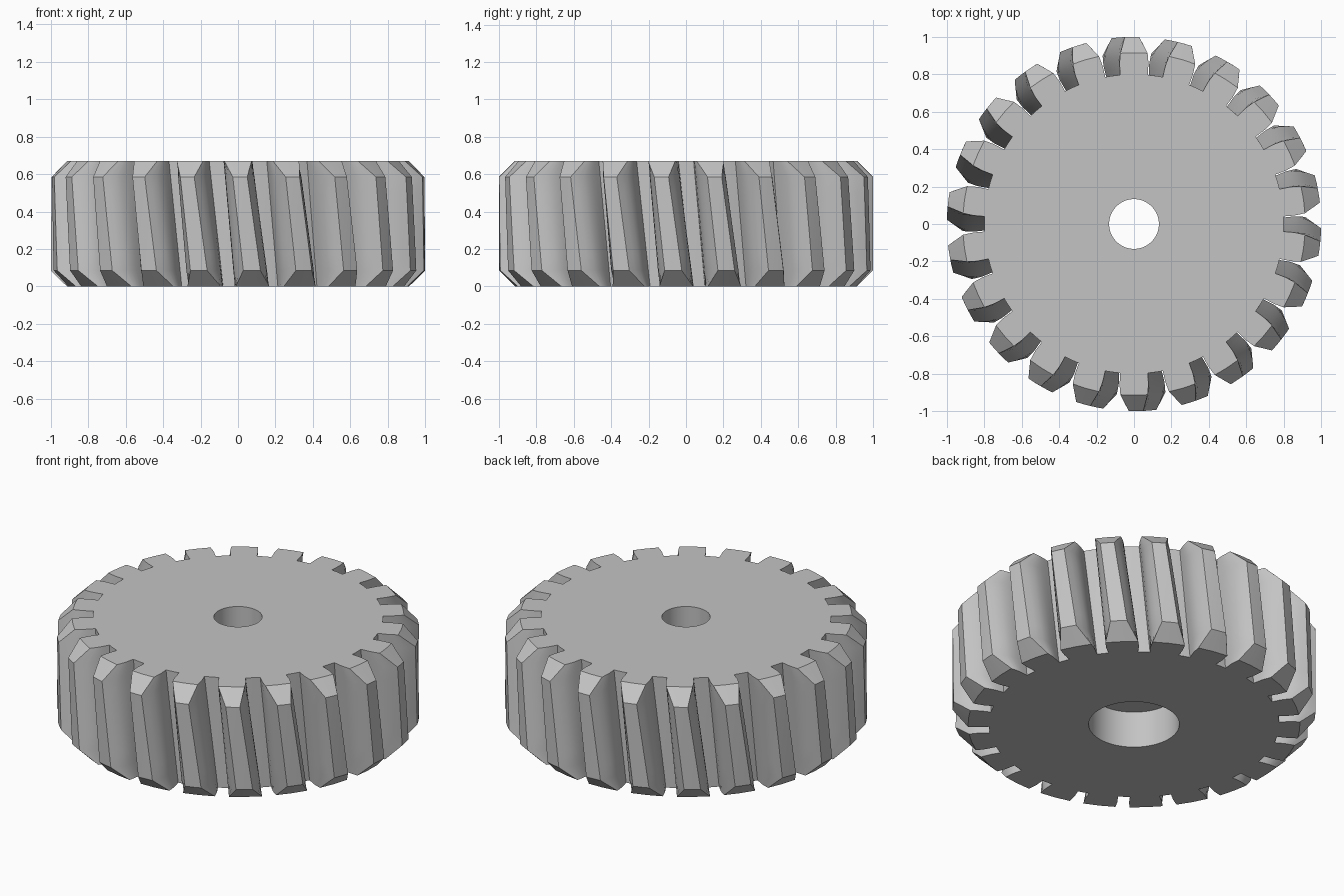
import bpy, bmesh, math

cube = bpy.data.objects.get("Cube")
if cube:
    bpy.data.objects.remove(cube, do_unlink=True)

TEETH = 22
PITCH = 2 * math.pi / TEETH
HEIGHT, CHAMFER, ROOT = 0.67, 0.085, 0.8
TWIST = 0.085                 # lower end leads the upper end by this angle
BORE, RECESS, RECESS_DEPTH = 0.133, 0.25, 0.222
FLANK = 7                     # points along each tooth flank
# tooth half-width as (radius, half angle) at the upper end
PROFILE = [(0.8, 0.092), (0.86, 0.09), (0.92, 0.079), (0.96, 0.06), (1.0, 0.0375)]


def half_angle(r, z):
    """Half-width of a tooth; teeth widen a little toward the lower end."""
    for (r0, a0), (r1, a1) in zip(PROFILE, PROFILE[1:]):
        if r <= r1 + 1e-6:
            base = a0 + (a1 - a0) * (r - r0) / (r1 - r0)
            break
    widen = 0.1 + 0.15 * min(1, (r - ROOT) / 0.12)
    return base * (1 + widen * (1 - z / HEIGHT))


def polar(bm, r, a, z):
    return bm.verts.new((r * math.cos(a), r * math.sin(a), z))


def section(bm, z):
    """Gear outline at one height, one vertex list per tooth."""
    tip = 1 - max(0, CHAMFER - z, z - (HEIGHT - CHAMFER))
    radii = [ROOT + (tip - ROOT) * i / (FLANK - 1) for i in range(FLANK)]
    teeth = []
    for k in range(TEETH):
        mid = math.pi / 2 + k * PITCH + TWIST * (1 - z / HEIGHT)
        pts = [(r, mid - half_angle(r, z)) for r in radii]
        pts.append((tip, mid))
        pts += [(r, mid + half_angle(r, z)) for r in reversed(radii)]
        pts.append((ROOT, mid + PITCH / 2))
        teeth.append([polar(bm, r, a, z) for r, a in pts])
    return teeth


def bore_ring(bm, r, z):
    start = math.pi / 2 - PITCH / 3
    return [polar(bm, r, start + i * PITCH / 3, z) for i in range(3 * TEETH)]


def bridge(bm, lower, upper):
    n = len(lower)
    for i in range(n):
        j = (i + 1) % n
        bm.faces.new((lower[i], lower[j], upper[j], upper[i]))


def flat(rings):
    return [v for tooth in rings for v in tooth]


bm = bmesh.new()

# toothed outer wall, with chamfered ends
inner_steps = 6
heights = [0] + [CHAMFER + (HEIGHT - 2 * CHAMFER) * i / inner_steps
                 for i in range(inner_steps + 1)] + [HEIGHT]
sections = [section(bm, z) for z in heights]
for low, high in zip(sections, sections[1:]):
    bridge(bm, flat(low), flat(high))

# stepped bore: wide recess below, narrow hole above
bores = [bore_ring(bm, RECESS, 0), bore_ring(bm, RECESS, RECESS_DEPTH),
         bore_ring(bm, BORE, RECESS_DEPTH), bore_ring(bm, BORE, HEIGHT)]
for low, high in zip(bores, bores[1:]):
    bridge(bm, low, high)

# flat end faces: one face per tooth and a ring around the bore
for teeth, bore in ((sections[0], bores[0]), (sections[-1], bores[-1])):
    for tooth in teeth:
        bm.faces.new(tooth[:-1])
    bridge(bm, bore, [v for t in teeth for v in (t[0], t[-2], t[-1])])

bmesh.ops.recalc_face_normals(bm, faces=bm.faces)
mesh = bpy.data.meshes.new("helical_gear")
bm.to_mesh(mesh)
bm.free()
gear = bpy.data.objects.new("helical_gear", mesh)
bpy.context.collection.objects.link(gear)

# plain grey metal
grey = bpy.data.materials.new("plain_grey")
grey.use_nodes = True
colour = (0.55, 0.55, 0.55, 1)
grey.diffuse_color = colour
grey.node_tree.nodes["Principled BSDF"].inputs["Base Color"].default_value = colour
mesh.materials.append(grey)

bpy.context.view_layer.objects.active = gear
gear.select_set(True)
bpy.ops.object.shade_smooth_by_angle(angle=math.radians(28))
